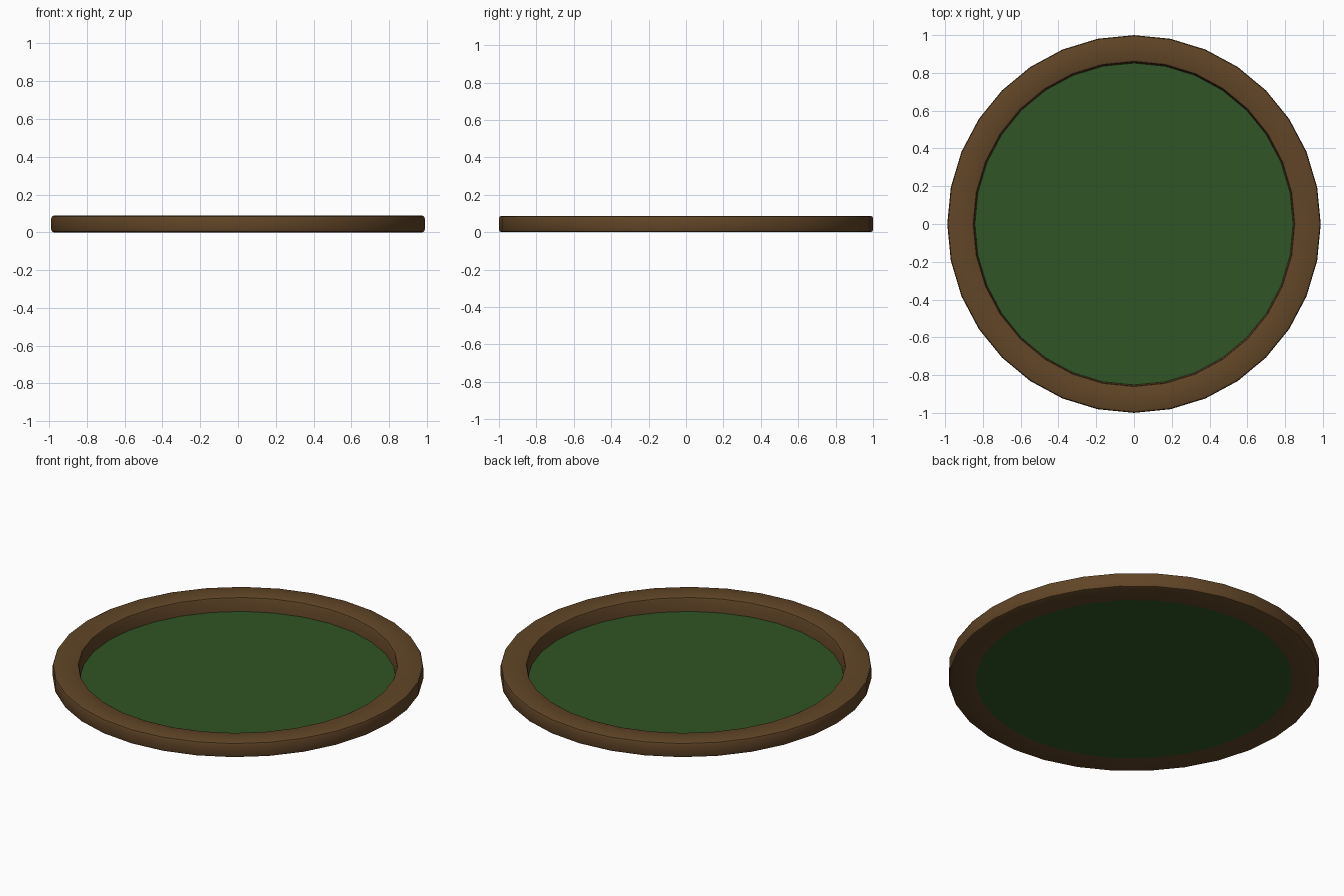
import bpy, bmesh, math

if "Cube" in bpy.data.objects:
    bpy.data.objects.remove(bpy.data.objects["Cube"])

SIDES = 32
X_SCALE = 0.989  # outline is very slightly narrower in x


def material(name, color):
    m = bpy.data.materials.new(name)
    m.diffuse_color = (*color, 1)
    m.use_nodes = True
    m.node_tree.nodes["Principled BSDF"].inputs["Base Color"].default_value = m.diffuse_color
    return m


def point(bm, r, z, i):
    a = 2 * math.pi * i / SIDES
    return bm.verts.new((r * X_SCALE * math.cos(a), r * math.sin(a), z))


def finish(bm, name, mat):
    bmesh.ops.recalc_face_normals(bm, faces=bm.faces)
    mesh = bpy.data.meshes.new(name)
    bm.to_mesh(mesh)
    bm.free()
    mesh.materials.append(mat)
    obj = bpy.data.objects.new(name, mesh)
    bpy.context.collection.objects.link(obj)
    bpy.ops.object.select_all(action='DESELECT')
    obj.select_set(True)
    bpy.context.view_layer.objects.active = obj
    bpy.ops.object.shade_smooth_by_angle(angle=math.radians(35))
    return obj


# Wooden rim: bevelled cross-section (radius, height) swept around z
profile = [(0.852, 0.0), (0.986, 0.0), (0.996, 0.004), (1.0, 0.014),
           (1.0, 0.074), (0.996, 0.084), (0.986, 0.088),
           (0.870, 0.088), (0.861, 0.084), (0.857, 0.074)]
bm = bmesh.new()
rings = [[point(bm, r, z, i) for r, z in profile] for i in range(SIDES)]
n = len(profile)
for i in range(SIDES):
    a, b = rings[i], rings[(i + 1) % SIDES]
    for j in range(n):
        k = (j + 1) % n
        bm.faces.new((a[j], b[j], b[k], a[k]))
finish(bm, "rim", material("brown_wood", (0.12, 0.06, 0.02)))

# Green base panel, flush with the underside
bm = bmesh.new()
low = [point(bm, 0.852, 0.0, i) for i in range(SIDES)]
high = [point(bm, 0.852, 0.006, i) for i in range(SIDES)]
bm.faces.new(low)
bm.faces.new(high)
for i in range(SIDES):
    k = (i + 1) % SIDES
    bm.faces.new((low[i], low[k], high[k], high[i]))
finish(bm, "base_panel", material("green", (0.03, 0.09, 0.018)))
